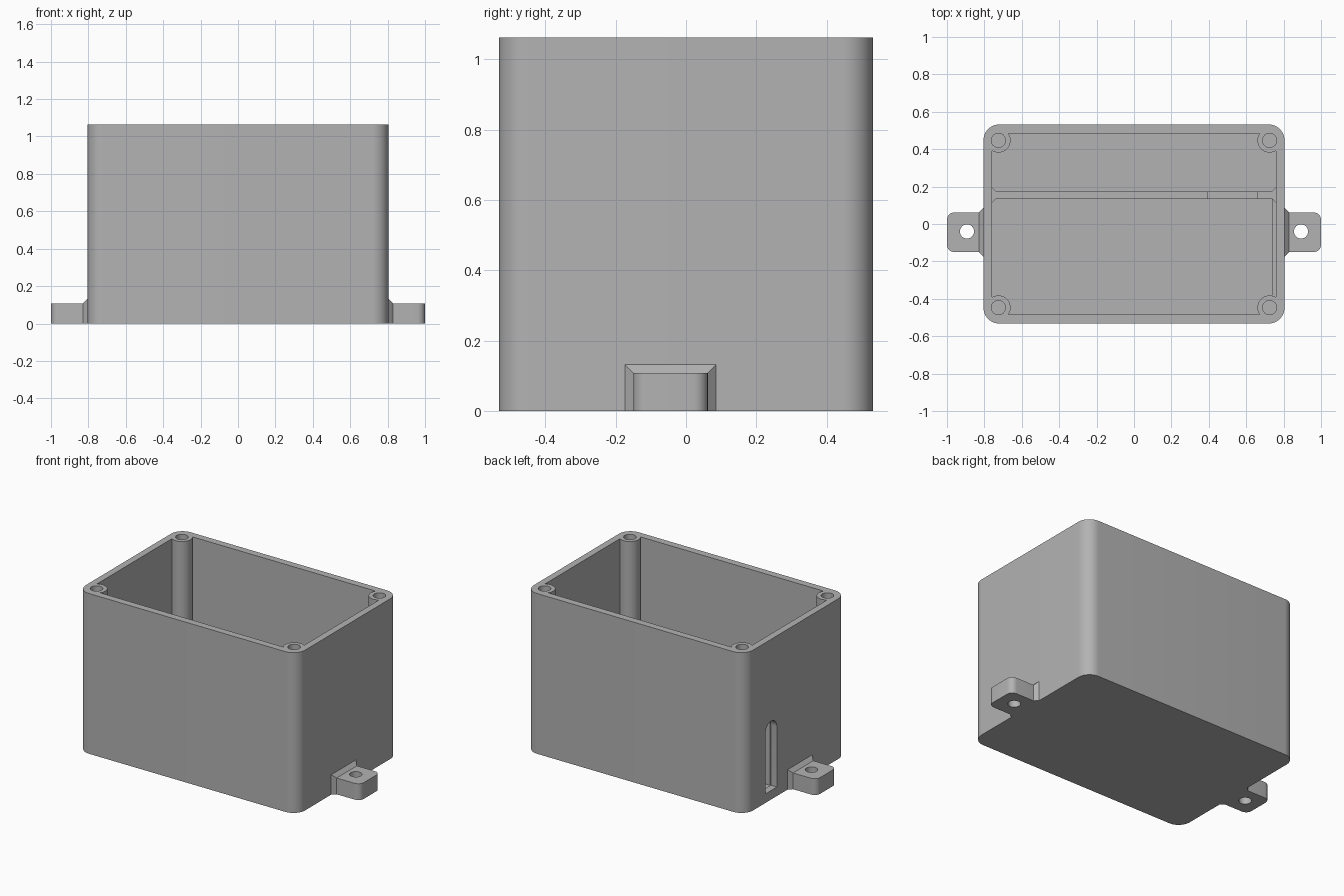
import bpy, bmesh
from math import cos, sin, pi, radians

if "Cube" in bpy.data.objects:
    bpy.data.objects.remove(bpy.data.objects["Cube"])

grey = bpy.data.materials.new("plain_grey")
grey.use_nodes = True
grey.diffuse_color = (0.45, 0.45, 0.45, 1)
grey.node_tree.nodes["Principled BSDF"].inputs["Base Color"].default_value = (0.45, 0.45, 0.45, 1)

HX, HY, H = 0.805, 0.532, 1.063      # outer half sizes and height
IX, IY, FLOOR = 0.76, 0.485, 0.045   # cavity half sizes and floor level
PX, PY, PR = 0.725, 0.447, 0.065     # screw posts


def arc(cx, cy, r, a0, a1, n=12):
    return [(cx + r * cos(radians(a0 + (a1 - a0) * i / n)),
             cy + r * sin(radians(a0 + (a1 - a0) * i / n))) for i in range(n + 1)]


def finish(name, bm):
    bmesh.ops.recalc_face_normals(bm, faces=bm.faces)
    mesh = bpy.data.meshes.new(name)
    bm.to_mesh(mesh)
    bm.free()
    mesh.materials.append(grey)
    ob = bpy.data.objects.new(name, mesh)
    bpy.context.collection.objects.link(ob)
    return ob


def prism(name, outline, low, high, axis="z"):
    """Extrude an outline along z, or a (y, z) outline along x."""
    place = (lambda u, v, w: (u, v, w)) if axis == "z" else (lambda u, v, w: (w, u, v))
    bm = bmesh.new()
    rings = [[bm.verts.new(place(u, v, w)) for u, v in outline] for w in (low, high)]
    for ring in rings:
        bm.faces.new(ring)
    n = len(outline)
    for i in range(n):
        j = (i + 1) % n
        bm.faces.new((rings[0][i], rings[0][j], rings[1][j], rings[1][i]))
    return finish(name, bm)


def activate(ob):
    bpy.ops.object.select_all(action="DESELECT")
    ob.select_set(True)
    bpy.context.view_layer.objects.active = ob


def cut(ob, cutter):
    activate(ob)
    mod = ob.modifiers.new("cut", "BOOLEAN")
    mod.operation, mod.solver, mod.object = "DIFFERENCE", "EXACT", cutter
    bpy.ops.object.modifier_apply(modifier=mod.name)
    bpy.data.objects.remove(cutter)


def circle(cx, cy, r):
    return arc(cx, cy, r, 0, 360, 32)[:-1]


# Rounded outer box
R = 0.085
outer = []
for sx, sy, a in ((1, 1, 0), (-1, 1, 90), (-1, -1, 180), (1, -1, 270)):
    outer += arc(sx * (HX - R), sy * (HY - R), R, a, a + 90)
box = prism("box_shell", outer, 0, H)

# Cavity whose corners bulge inward to leave round screw posts
dx, dy = IX - PX, IY - PY
ax = (PR**2 - dx**2) ** 0.5
ay = (PR**2 - dy**2) ** 0.5
from math import atan2, degrees
start = degrees(atan2(-ax, dx))
end = degrees(atan2(dy, -ay)) - 360
quarter = arc(PX, PY, PR, start, end, 20)
cavity = []
for sx, sy in ((1, 1), (-1, 1), (-1, -1), (1, -1)):
    pts = [(sx * x, sy * y) for x, y in quarter]
    cavity += pts if sx * sy > 0 else pts[::-1]
cut(box, prism("cavity_cutter", cavity, FLOOR, H + 0.1))

# Screw holes in the posts
for sx in (-1, 1):
    for sy in (-1, 1):
        cut(box, prism("screw_cutter", circle(sx * PX, sy * PY, 0.038), H - 0.4, H + 0.1))

# Round-topped cable slot in the right wall
slot = [(0.197, 0.06), (0.317, 0.06)] + arc(0.257, 0.46, 0.06, 0, 180)
cut(box, prism("slot_cutter", slot, -0.9, -0.74, "x"))
parts = [box]

# Inner partition with flared ends and a lower gap
Y0, Y1, F = 0.135, 0.175, 0.022
TALL, LOW = 0.5, 0.25
left_plan = [(-IX, Y0 - F), (-IX + F, Y0), (0.395, Y0), (0.395, Y1), (-IX + F, Y1), (-IX, Y1 + F)]
right_plan = [(IX, Y0 - F), (IX - F, Y0), (0.66, Y0), (0.66, Y1), (IX - F, Y1), (IX, Y1 + F)]
parts.append(prism("partition_long", left_plan, FLOOR, TALL))
parts.append(prism("partition_short", right_plan, FLOOR, TALL))
parts.append(prism("partition_gap", [(0.395, Y0), (0.66, Y0), (0.66, Y1), (0.395, Y1)], FLOOR, LOW))

# Narrow rib along the inner side wall
parts.append(prism("wall_rib", [(IX - F, -0.39), (IX, -0.39), (IX, Y0 - F), (IX - F, Y0)], FLOOR, 0.09))

# Mounting lugs with flared roots
TY, TW, TH, FL = -0.044, 0.106, 0.108, 0.024
for side, s in (("left", 1), ("right", -1)):
    c = 0.04
    plan = [(HX + FL, TY - TW)] + arc(1 - c, TY - TW + c, c, -90, 0, 8)
    plan += arc(1 - c, TY + TW - c, c, 0, 90, 8) + [(HX + FL, TY + TW)]
    lug = prism(side + "_lug", [(s * x, y) for x, y in plan], 0, TH)
    cut(lug, prism("hole_cutter", circle(s * 0.893, TY + 0.004, 0.038), -0.1, 0.3))
    bm = bmesh.new()
    ends = []
    for x, g in ((HX, FL), (HX + FL, 0)):
        w = TW + g
        ends.append([bm.verts.new((s * x, TY + y, z))
                     for y, z in ((-w, 0), (w, 0), (w, TH + g), (-w, TH + g))])
    for i in range(4):
        j = (i + 1) % 4
        bm.faces.new((ends[0][i], ends[0][j], ends[1][j], ends[1][i]))
    for e in ends:
        bm.faces.new(e)
    parts += [lug, finish(side + "_lug_root", bm)]

# Smooth the round surfaces, keep the edges sharp
for ob in parts:
    activate(ob)
    bpy.ops.object.shade_smooth_by_angle(angle=radians(30))
